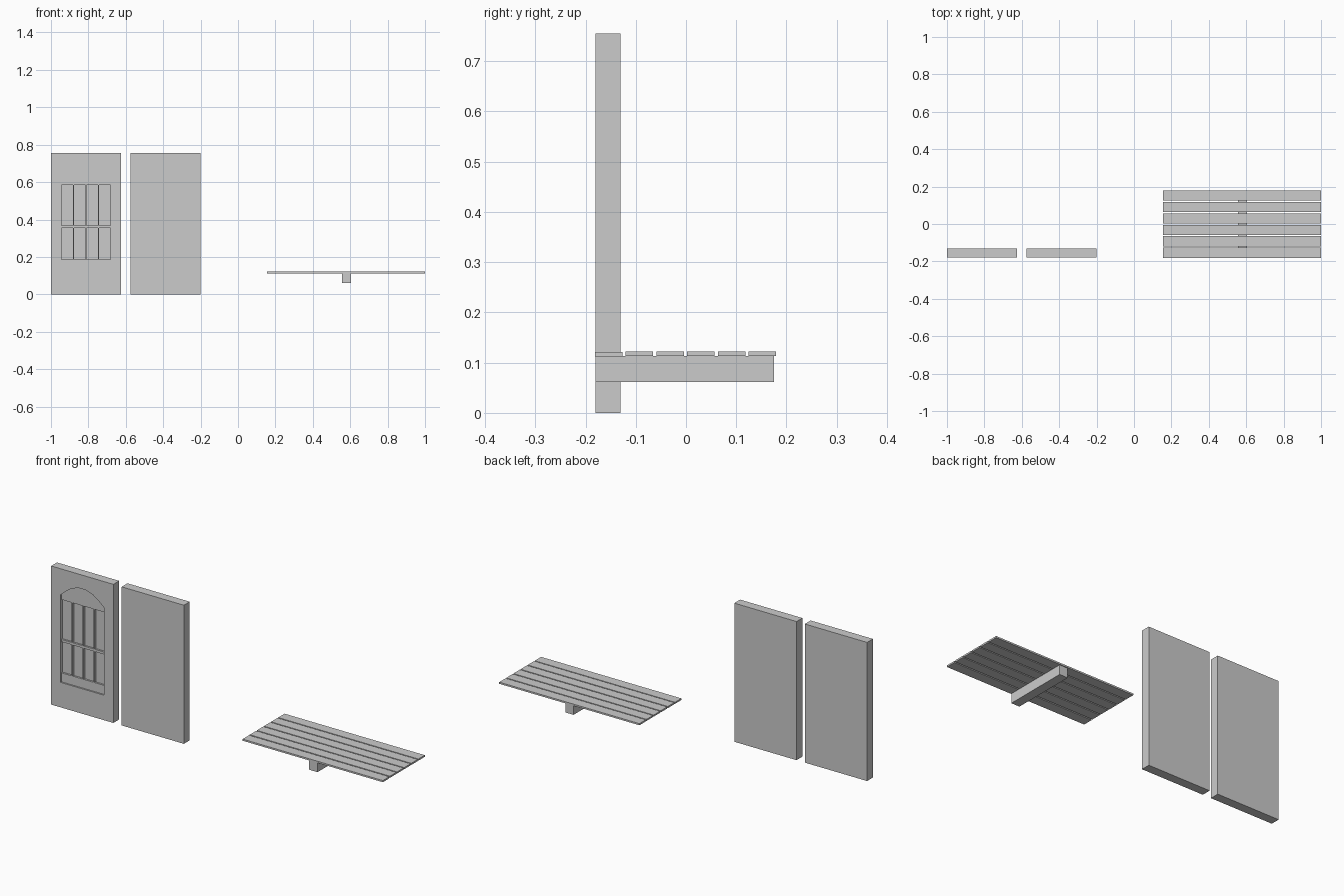
import bpy, bmesh
from mathutils import Vector

if "Cube" in bpy.data.objects:
    bpy.data.objects.remove(bpy.data.objects["Cube"])


def box(name, x0, x1, y0, y1, z0, z1):
    bm = bmesh.new()
    bmesh.ops.create_cube(bm, size=1)
    for v in bm.verts:
        v.co = Vector(((x0 + x1) / 2 + v.co.x * (x1 - x0),
                       (y0 + y1) / 2 + v.co.y * (y1 - y0),
                       (z0 + z1) / 2 + v.co.z * (z1 - z0)))
    return finish(name, bm)


def prism(name, outline, y0, y1):
    # extrude an x/z outline along y
    bm = bmesh.new()
    face = bm.faces.new([bm.verts.new((x, y0, z)) for x, z in outline])
    new = bmesh.ops.extrude_face_region(bm, geom=[face])["geom"]
    verts = [g for g in new if isinstance(g, bmesh.types.BMVert)]
    bmesh.ops.translate(bm, verts=verts, vec=(0, y1 - y0, 0))
    bmesh.ops.recalc_face_normals(bm, faces=bm.faces)
    return finish(name, bm)


def finish(name, bm):
    mesh = bpy.data.meshes.new(name)
    bm.to_mesh(mesh)
    bm.free()
    ob = bpy.data.objects.new(name, mesh)
    bpy.context.collection.objects.link(ob)
    return ob


FRONT, BACK, TOP = -0.18, -0.13, 0.755
CX, HALF = -0.8125, 0.132            # window centre and half width
FACE, GLASS = FRONT + 0.008, FRONT + 0.018

# two wall panels
window_wall = box("window_wall", -1.0, -0.625, FRONT, BACK, 0, TOP)
box("plain_wall", -0.575, -0.2, FRONT, BACK, 0, TOP)

# arched recess cut into the first wall
half_arch = [(HALF, 0.612), (0.1, 0.64), (0.062, 0.666), (0.022, 0.679)]
arch = [(CX + x, z) for x, z in half_arch]
arch += [(CX - x, z) for x, z in reversed(half_arch)]
cutter = prism("window_cutter",
               [(CX - HALF, 0.136), (CX + HALF, 0.136)] + arch,
               FRONT - 0.02, GLASS)
cutter.hide_render = True
cut = window_wall.modifiers.new("window_recess", "BOOLEAN")
cut.operation, cut.solver, cut.object = "DIFFERENCE", "EXACT", cutter
bpy.context.view_layer.objects.active = window_wall
bpy.ops.object.modifier_apply(modifier=cut.name)
bpy.data.objects.remove(cutter)

# window head, sill rail, middle rail and upright bars
prism("window_head", [(CX - HALF, 0.584), (CX + HALF, 0.584)] + arch, FACE, GLASS)
box("window_bottom_rail", CX - HALF, CX + HALF, FACE, GLASS, 0.136, 0.185)
box("window_middle_rail", CX - HALF, CX + HALF, FACE, GLASS, 0.354, 0.367)
for i in (-1, 0, 1):
    x = CX + i * HALF / 2
    for z0, z1 in ((0.185, 0.354), (0.367, 0.584)):
        box("window_bar", x - 0.003, x + 0.003, FACE, GLASS, z0, z1)

# floor of six planks on one beam
for i in range(6):
    y = -0.154 + i * 0.0612
    drop = 0.0005 if i == 0 else 0
    box("floor_plank", 0.155, 1.0, y - 0.0275, y + 0.0275, 0.113 - drop, 0.122 - drop)
box("floor_beam", 0.555, 0.605, -0.18, 0.175, 0.061, 0.1128)
